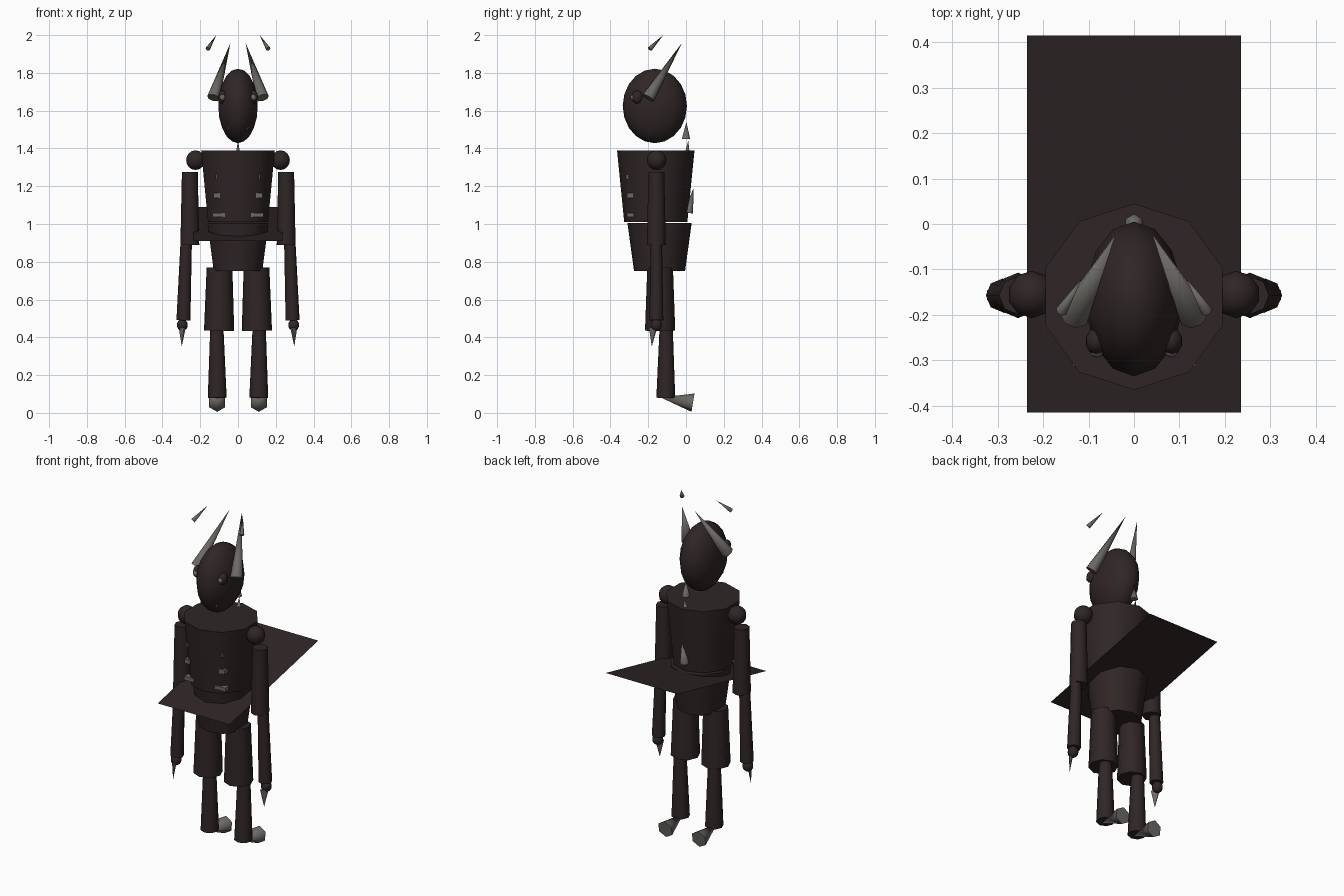
import bpy, bmesh, math
from mathutils import Vector, Matrix

if "Cube" in bpy.data.objects:
    bpy.data.objects.remove(bpy.data.objects["Cube"])


def material(name, rgb):
    m = bpy.data.materials.new(name)
    m.diffuse_color = (*rgb, 1)
    m.use_nodes = True
    m.node_tree.nodes["Principled BSDF"].inputs["Base Color"].default_value = m.diffuse_color
    return m


HIDE = material("dark brown hide", (0.029, 0.019, 0.019))
BONE = material("grey bone", (0.15, 0.143, 0.13))


def finish(name, bm, mat, smooth=True):
    me = bpy.data.meshes.new(name)
    bm.to_mesh(me)
    bm.free()
    me.materials.append(mat)
    ob = bpy.data.objects.new(name, me)
    bpy.context.collection.objects.link(ob)
    if smooth:
        bpy.ops.object.select_all(action='DESELECT')
        ob.select_set(True)
        bpy.context.view_layer.objects.active = ob
        bpy.ops.object.shade_smooth_by_angle(angle=math.radians(62))
    return ob


def taper(name, a, b, r1, r2, mat=HIDE, sides=8, squash=1.0):
    """Capped cone or frustum from point a to point b."""
    a, b = Vector(a), Vector(b)
    d = b - a
    bm = bmesh.new()
    bmesh.ops.create_cone(bm, cap_ends=True, segments=sides,
                          radius1=r1, radius2=r2, depth=d.length)
    turn = Vector((0, 0, 1)).rotation_difference(d).to_matrix().to_4x4()
    bm.transform(Matrix.Translation((a + b) / 2) @ turn @ Matrix.Diagonal((1, squash, 1, 1)))
    return finish(name, bm, mat)


def ball(name, c, radii, mat=HIDE, u=10, v=8):
    bm = bmesh.new()
    bmesh.ops.create_uvsphere(bm, u_segments=u, v_segments=v, radius=1)
    bm.transform(Matrix.Translation(c) @ Matrix.Diagonal((*radii, 1)))
    return finish(name, bm, mat)


def box(name, c, size, mat=BONE):
    bm = bmesh.new()
    bmesh.ops.create_cube(bm, size=1)
    bm.transform(Matrix.Translation(c) @ Matrix.Diagonal((*size, 1)))
    return finish(name, bm, mat, False)


# Body
taper("torso", (0, -0.16, 1.01), (0, -0.16, 1.39), 0.167, 0.205, sides=10)
taper("hips", (0, -0.14, 0.75), (0, -0.14, 1.005), 0.135, 0.17, sides=10)
ball("head", (0, -0.165, 1.625), (0.107, 0.17, 0.197), u=14, v=10)

# Tilted sheet through the waist
bm = bmesh.new()
bm.faces.new([bm.verts.new(p) for p in ((-0.235, -0.415, 0.91), (0.235, -0.415, 0.91),
                                        (0.235, 0.415, 1.09), (-0.235, 0.415, 1.09))])
finish("tilted_sheet", bm, HIDE, False)

# Spikes down the back
for i, (a, b, r) in enumerate([((0, 0.0, 1.45), (0, 0.002, 1.54), 0.022),
                               ((0, 0.004, 1.34), (0, 0.012, 1.44), 0.02),
                               ((0, 0.012, 1.06), (0, 0.04, 1.19), 0.026)]):
    taper(f"back_spike_{i + 1}", a, b, r, 0, BONE, 6)

for s, side in ((-1, "left"), (1, "right")):
    # Arms
    ball(f"{side}_shoulder", (s * 0.225, -0.155, 1.338), (0.052, 0.052, 0.052))
    taper(f"{side}_upper_arm", (s * 0.255, -0.157, 0.89), (s * 0.255, -0.157, 1.275), 0.05, 0.042)
    taper(f"{side}_forearm", (s * 0.289, -0.157, 0.49), (s * 0.274, -0.157, 0.91), 0.037, 0.03)
    ball(f"{side}_hand", (s * 0.295, -0.157, 0.465), (0.03, 0.03, 0.033))
    taper(f"{side}_claw", (s * 0.295, -0.175, 0.45), (s * 0.298, -0.181, 0.352),
          0.026, 0, BONE, 6, 0.45)
    # Legs
    taper(f"{side}_thigh", (s * 0.1, -0.137, 0.435), (s * 0.098, -0.137, 0.77), 0.08, 0.068)
    taper(f"{side}_shin", (s * 0.11, -0.107, 0.08), (s * 0.112, -0.105, 0.45), 0.05, 0.035)
    taper(f"{side}_foot", (s * 0.11, 0.037, 0.054), (s * 0.11, -0.135, 0.082), 0.049, 0, BONE, 6)
    # Horns and floating horn tips
    taper(f"{side}_horn", (s * 0.13, -0.2, 1.668), (s * 0.04, -0.022, 1.958), 0.034, 0, BONE)
    taper(f"{side}_horn_tip", (s * 0.16, -0.192, 1.926), (s * 0.115, -0.12, 2.0),
          0.013, 0, BONE, 6)
    # Eyes and teeth
    ball(f"{side}_eye_socket", (s * 0.083, -0.258, 1.672), (0.024, 0.03, 0.035))
    ball(f"{side}_eye", (s * 0.082, -0.28, 1.67), (0.014, 0.014, 0.016), BONE)
    taper(f"{side}_tooth", (s * 0.05, -0.27, 1.51), (s * 0.05, -0.277, 1.492), 0.006, 0, BONE, 5)
    # Ribs poking out of the torso
    box(f"{side}_lower_rib", (s * 0.102, -0.294, 1.048), (0.066, 0.036, 0.022))
    box(f"{side}_middle_rib", (s * 0.112, -0.296, 1.15), (0.036, 0.034, 0.026))
    box(f"{side}_upper_rib", (s * 0.115, -0.31, 1.25), (0.01, 0.014, 0.024))
